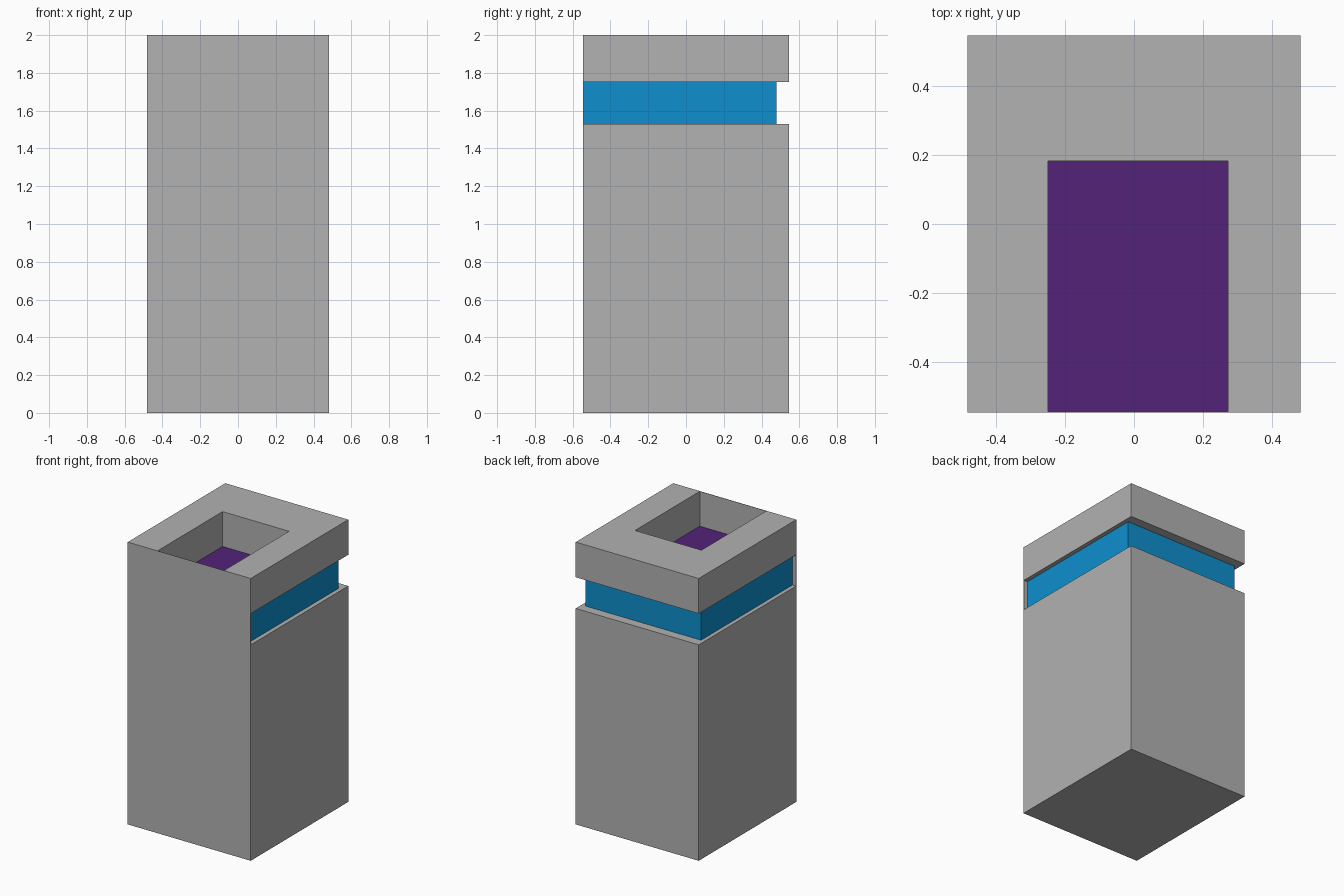
import bpy
import bmesh

cube = bpy.data.objects.get("Cube")
if cube:
    bpy.data.objects.remove(cube, do_unlink=True)


def make_material(name, rgb):
    mat = bpy.data.materials.new(name)
    mat.use_nodes = True
    color = (*rgb, 1.0)
    mat.diffuse_color = color
    mat.node_tree.nodes["Principled BSDF"].inputs["Base Color"].default_value = color
    return mat


def prism(name, outline, bottom, top, mat):
    """Extrude a flat outline straight up between two heights."""
    bm = bmesh.new()
    face = bm.faces.new([bm.verts.new((x, y, bottom)) for x, y in outline])
    grown = bmesh.ops.extrude_face_region(bm, geom=[face])["geom"]
    verts = [v for v in grown if isinstance(v, bmesh.types.BMVert)]
    bmesh.ops.translate(bm, verts=verts, vec=(0, 0, top - bottom))
    bmesh.ops.recalc_face_normals(bm, faces=bm.faces)
    mesh = bpy.data.meshes.new(name)
    bm.to_mesh(mesh)
    bm.free()
    mesh.materials.append(mat)
    obj = bpy.data.objects.new(name, mesh)
    bpy.context.collection.objects.link(obj)
    return obj


def rect(x0, x1, y0, y1):
    return [(x0, y0), (x1, y0), (x1, y1), (x0, y1)]


grey = make_material("grey", (0.445, 0.445, 0.445))
blue = make_material("blue", (0.0044, 0.275, 0.61))
purple = make_material("purple", (0.084, 0.016, 0.188))

# Overall sizes
W, D, H = 0.482, 0.546, 2.0
slot_low, slot_high = 1.53, 1.751
inner = -D + 0.003            # back of the thin front panel
px0, px1, py = -0.249, 0.272, 0.183   # pocket limits

# Thin panel closing the whole front
prism("front_panel", rect(-W, W, -D, inner), 0, H, grey)

# Main body below the slot
prism("lower_body", rect(-W, W, inner, D), 0, slot_low, grey)

# Recessed band, set back at the sides and rear
prism("recessed_band", rect(-W + 0.028, W - 0.03, inner, 0.48),
      slot_low, slot_high, blue)

# U-shaped cap around the pocket
prism("upper_cap", [(-W, inner), (px0, inner), (px0, py), (px1, py),
                    (px1, inner), (W, inner), (W, D), (-W, D)],
      slot_high, H, grey)

# Pocket floor
prism("pocket_floor", rect(px0, px1, inner, py),
      slot_high, slot_high + 0.002, purple)
